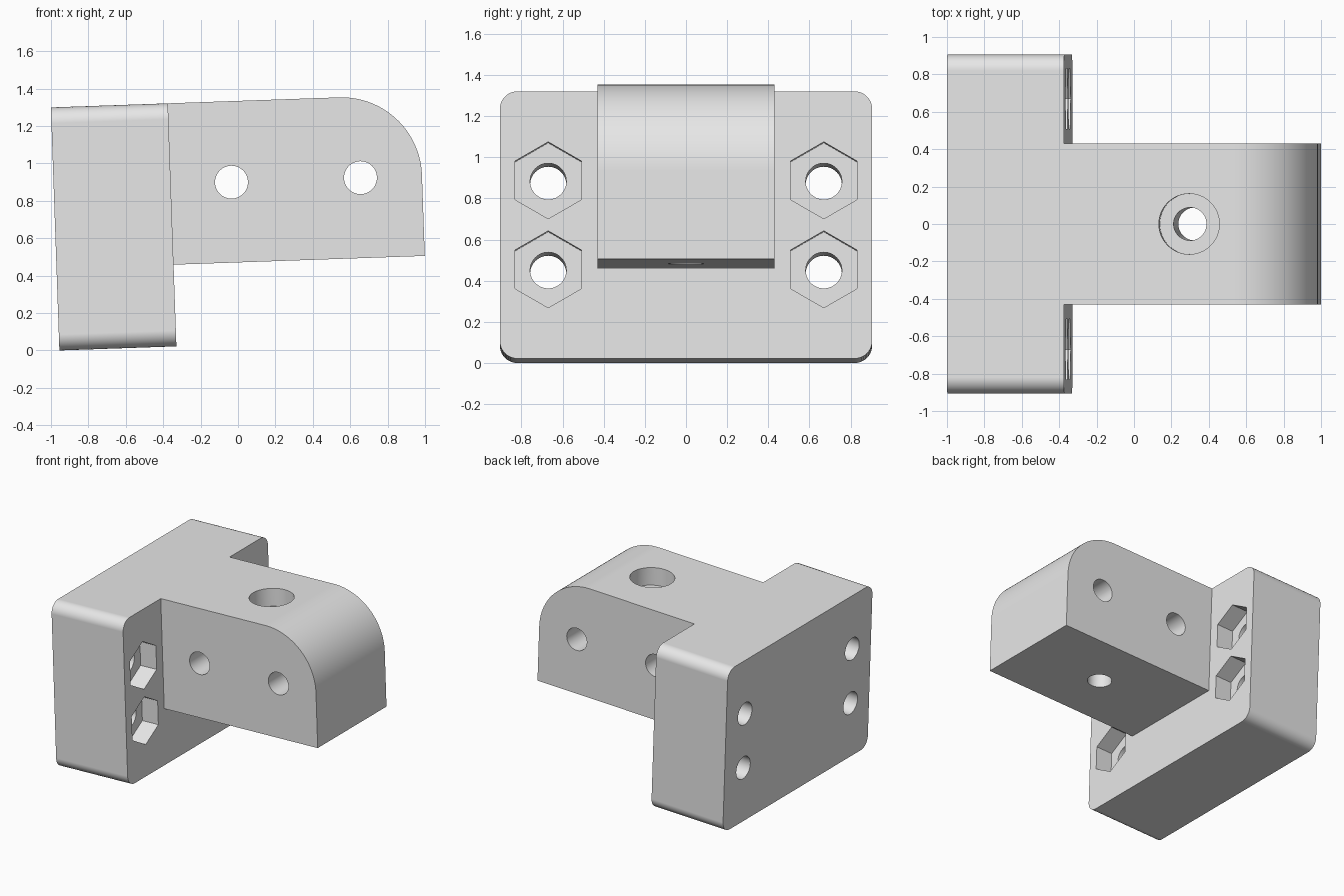
import bpy, bmesh
from math import cos, sin, pi, radians
from mathutils import Vector

if "Cube" in bpy.data.objects:
    bpy.data.objects.remove(bpy.data.objects["Cube"])

grey = bpy.data.materials.new("light grey")
grey.use_nodes = True
grey.diffuse_color = (0.8, 0.8, 0.8, 1)
grey.node_tree.nodes["Principled BSDF"].inputs["Base Color"].default_value = (0.8, 0.8, 0.8, 1)

DEPTH, HEIGHT, HALF_W = 0.626, 1.3, 0.905      # mounting plate
ARM_END, ARM_LOW, ARM_HALF = 1.97, 0.437, 0.43  # arm
HOLE_R, NUT_R, POCKET = 0.088, 0.187, 0.14
HOLE_V = 0.867


def arc(cx, cy, r, start, sweep, n):
    """Points on an arc, both ends included."""
    return [(cx + r * cos(start + sweep * i / n), cy + r * sin(start + sweep * i / n))
            for i in range(n + 1)]


def circle(cx, cy, r, n=48, start=0.0):
    return arc(cx, cy, r, start, 2 * pi, n)[:-1]


def prism(name, outline, axis, lo, hi):
    """Extrude a 2D outline along x, y or z; the outline uses the other two axes in order."""
    k = "xyz".index(axis)

    def place(p, h):
        c = list(p)
        c.insert(k, h)
        return Vector(c)

    bm = bmesh.new()
    base = bm.faces.new([bm.verts.new(place(p, lo)) for p in outline])
    ext = bmesh.ops.extrude_face_region(bm, geom=[base])
    shift = place((0, 0), hi - lo)
    bmesh.ops.translate(bm, vec=shift,
                        verts=[g for g in ext["geom"] if isinstance(g, bmesh.types.BMVert)])
    bmesh.ops.recalc_face_normals(bm, faces=bm.faces)
    mesh = bpy.data.meshes.new(name)
    bm.to_mesh(mesh)
    bm.free()
    mesh.materials.append(grey)
    ob = bpy.data.objects.new(name, mesh)
    bpy.context.collection.objects.link(ob)
    return ob


def combine(target, tool, operation):
    """Apply a boolean and discard the tool."""
    tool.hide_render = True
    mod = target.modifiers.new("boolean", "BOOLEAN")
    mod.operation, mod.solver, mod.object = operation, "EXACT", tool
    bpy.context.view_layer.objects.active = target
    bpy.ops.object.modifier_apply(modifier=mod.name)
    bpy.data.objects.remove(tool)


# Mounting plate with four rounded corners
r = 0.085
corners = [(1, 1), (-1, 1), (-1, -1), (1, -1)]
outline = []
for i, (sy, sz) in enumerate(corners):
    outline += arc(sy * (HALF_W - r), HEIGHT / 2 + sz * (HEIGHT / 2 - r), r, i * pi / 2, pi / 2, 12)
bracket = prism("bracket", outline, "x", 0, DEPTH)

# Arm with a large rounded upper end
R = 0.43
profile = [(0.3, ARM_LOW), (ARM_END, ARM_LOW)]
profile += arc(ARM_END - R, HEIGHT - R, R, 0, pi / 2, 32) + [(0.3, HEIGHT)]
combine(bracket, prism("arm", profile, "y", -ARM_HALF, ARM_HALF), "UNION")

# Cross holes through the arm
for u in (0.951, 1.641):
    combine(bracket, prism("cross_hole", circle(u, HOLE_V, HOLE_R), "y", -0.6, 0.6), "DIFFERENCE")

# Upright hole with a counterbore
combine(bracket, prism("upright_hole", circle(1.296, 0, HOLE_R), "z", 0.2, 1.5), "DIFFERENCE")
combine(bracket, prism("counterbore", circle(1.296, 0, 0.162), "z", HEIGHT - POCKET, 1.5), "DIFFERENCE")

# Bolt holes with hexagonal nut pockets in the plate
for y in (-0.67, 0.67):
    for v in (0.434, HOLE_V):
        combine(bracket, prism("bolt_hole", circle(y, v, HOLE_R), "x", -0.2, 0.9), "DIFFERENCE")
        combine(bracket, prism("nut_pocket", circle(y, v, NUT_R, 6, pi / 2), "x",
                               DEPTH - POCKET, 0.9), "DIFFERENCE")

# Slight backward tilt, resting on the rear lower edge
bracket.rotation_euler.y = -radians(2)
bracket.location.x = -0.955

# Smooth rounds, crisp edges
bpy.ops.object.select_all(action="DESELECT")
bracket.select_set(True)
bpy.context.view_layer.objects.active = bracket
bpy.ops.object.shade_smooth_by_angle(angle=radians(30))
weighted = bracket.modifiers.new("weighted_normals", "WEIGHTED_NORMAL")
weighted.keep_sharp = True
